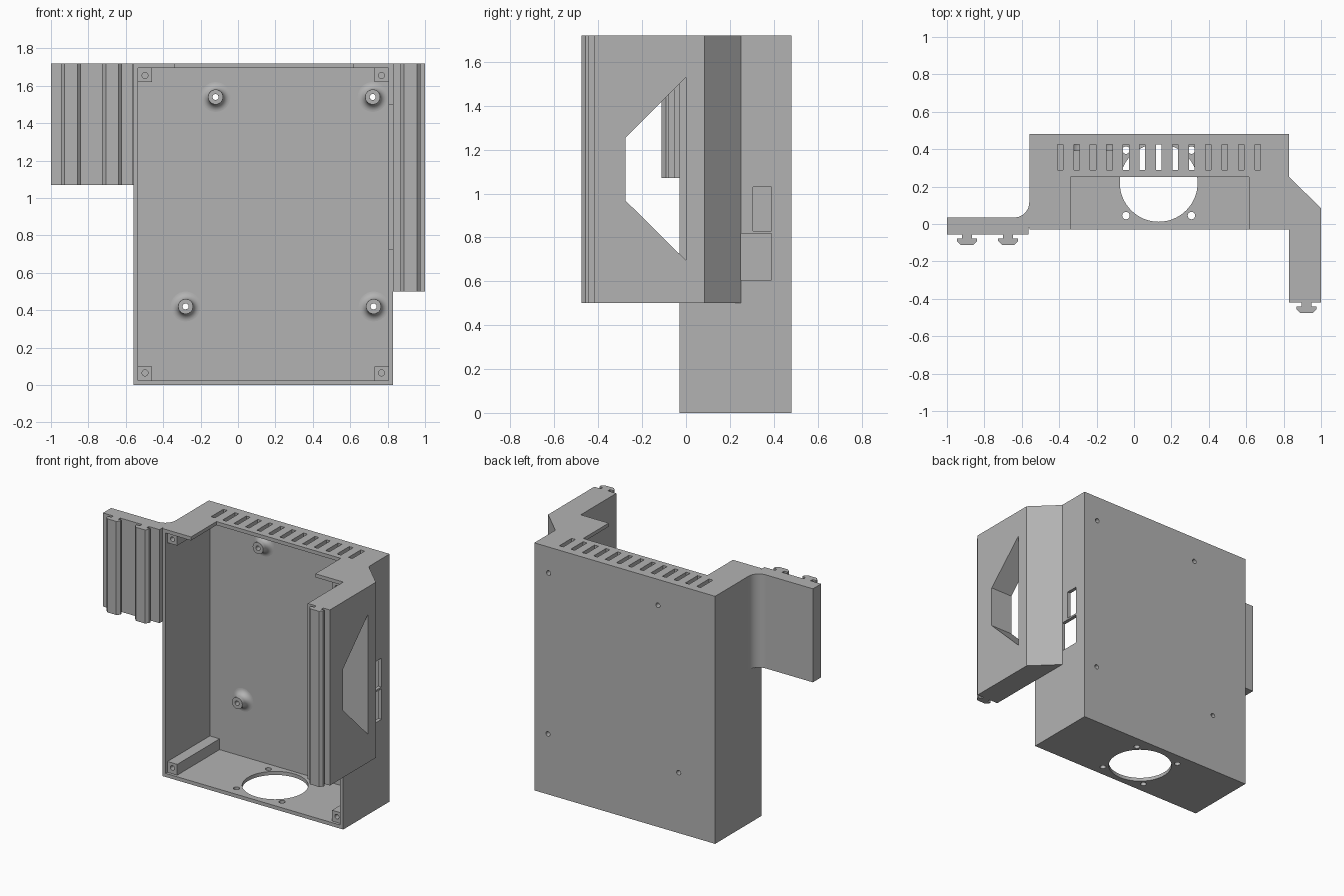
import bpy, bmesh, math
from mathutils import Matrix

cube = bpy.data.objects.get("Cube")
if cube:
    bpy.data.objects.remove(cube, do_unlink=True)

grey = bpy.data.materials.new("plain grey")
grey.use_nodes = True
COLOUR = (0.45, 0.45, 0.45, 1)
grey.diffuse_color = COLOUR
grey.node_tree.nodes["Principled BSDF"].inputs["Base Color"].default_value = COLOUR

TOP = 1.72
WALL = 0.025
L, R, F, B = -0.56, 0.83, -0.03, 0.48


def finish(name, bm):
    bmesh.ops.recalc_face_normals(bm, faces=bm.faces[:])
    mesh = bpy.data.meshes.new(name)
    bm.to_mesh(mesh)
    bm.free()
    mesh.materials.append(grey)
    obj = bpy.data.objects.new(name, mesh)
    bpy.context.collection.objects.link(obj)
    return obj


def prism(name, points, a, b, axis="z"):
    """Extrude an outline: (x, y) along z, or (y, z) along x."""
    bm = bmesh.new()
    if axis == "z":
        verts = [bm.verts.new((p, q, a)) for p, q in points]
        step = (0, 0, b - a)
    else:
        verts = [bm.verts.new((a, p, q)) for p, q in points]
        step = (b - a, 0, 0)
    face = bm.faces.new(verts)
    out = bmesh.ops.extrude_face_region(bm, geom=[face])["geom"]
    bmesh.ops.translate(bm, vec=step,
                        verts=[v for v in out if isinstance(v, bmesh.types.BMVert)])
    return finish(name, bm)


def box(name, x0, x1, y0, y1, z0, z1):
    return prism(name, [(x0, y0), (x1, y0), (x1, y1), (x0, y1)], z0, z1)


def rod(name, centre, radius, depth, axis="z", sides=24):
    bm = bmesh.new()
    bmesh.ops.create_cone(bm, cap_ends=True, segments=sides, radius1=radius,
                          radius2=radius, depth=depth)
    turn = Matrix.Rotation(math.pi / 2, 4, "X") if axis == "y" else Matrix()
    bm.transform(Matrix.Translation(centre) @ turn)
    return finish(name, bm)


def combine(target, others, operation="DIFFERENCE"):
    """Apply a boolean with each other object, then drop it."""
    bpy.context.view_layer.objects.active = target
    for other in others:
        other.hide_render = True
        mod = target.modifiers.new("cut", "BOOLEAN")
        mod.operation, mod.solver, mod.object = operation, "EXACT", other
        bpy.ops.object.modifier_apply(modifier=mod.name)
        bpy.data.objects.remove(other, do_unlink=True)


# Enclosure: open-fronted tray
case = box("enclosure", L, R, F, B, 0, TOP)
combine(case, [box("cavity", L + WALL, R - WALL, F - 0.1, B - WALL, WALL, TOP - WALL)])

# Left flange with a rounded inner corner
corner = [(-0.64 + 0.08 * math.sin(t), 0.115 - 0.08 * math.cos(t))
          for t in [math.pi / 2 * i / 10 for i in range(10, -1, -1)]]
flange = prism("flange", [(-1, -0.055), (-0.565, -0.055), (-0.565, -0.02), (-0.55, -0.02),
                          (-0.55, 0.115)] + corner + [(-1, 0.035)], 1.07, TOP)

# Right arm with a sloped back
arm = prism("arm", [(R, -0.42), (1, -0.42), (1, 0.085), (R, 0.25), (R - 0.012, 0.25),
                    (R - 0.012, -0.015), (R, -0.015)], 0.5, TOP)
combine(case, [flange, arm], "UNION")

# Arm window
cuts = [prism("window", [(0, 0.695), (0, 1.53), (-0.275, 1.255), (-0.275, 0.967)],
              0.7, 1.1, "x")]

# Side ports
cuts.append(box("upper_port", 0.75, 0.9, 0.305, 0.39, 0.83, 1.03))
cuts.append(box("lower_port", 0.75, 0.9, 0.25, 0.39, 0.605, 0.818))

# Top notch and vent slots
cuts.append(box("notch", -0.34, 0.615, F - 0.1, 0.25, 1.6, 1.8))
for i in range(13):
    x = -0.395 + i * 0.088
    cuts.append(box("slot", x - 0.015, x + 0.015, 0.29, 0.425, 1.6, 1.8))

# Fan opening and its screw holes in the floor
cuts.append(rod("fan_hole", (0.132, 0.22, 0), 0.208, 0.2, sides=64))
for dx in (-1, 1):
    for dy in (-1, 1):
        cuts.append(rod("fan_screw", (0.132 + dx * 0.175, 0.22 + dy * 0.175, 0), 0.02, 0.2))

# Board screw holes through the back
mounts = [(-0.12, 1.54), (0.72, 1.54), (-0.28, 0.42), (0.725, 0.42)]
for x, z in mounts:
    cuts.append(rod("bore", (x, B, z), 0.016, 0.2, "y"))
combine(case, cuts)
parts = [case]


# Standoffs: flared tubes turned around the screw axis
def standoff(name, x, z):
    floor = B - WALL
    flare = [(0.08 - 0.04 * math.sin(t), 0.04 - 0.04 * math.cos(t))
             for t in [math.pi / 2 * i / 8 for i in range(9)]]
    outline = [(0.016, -0.005), (0.08, -0.005)] + flare + [(0.04, 0.065), (0.016, 0.065)]
    bm = bmesh.new()
    verts = [bm.verts.new((x + r, floor - h, z)) for r, h in outline]
    edges = [bm.edges.new((verts[i], verts[i - 1])) for i in range(len(verts))]
    bmesh.ops.spin(bm, geom=verts + edges, cent=(x, 0, z), axis=(0, 1, 0),
                   angle=2 * math.pi, steps=32)
    bmesh.ops.remove_doubles(bm, verts=bm.verts[:], dist=0.0005)
    return finish(name, bm)


for i, (x, z) in enumerate(mounts):
    parts.append(standoff(f"standoff_{i + 1}", x, z))

# Corner posts with screw holes
for side, x in (("left", R - WALL), ("right", L + WALL)):
    for level, z in (("lower", WALL), ("upper", TOP - WALL)):
        sx, sz = (-1 if side == "left" else 1), (1 if level == "lower" else -1)
        xs = sorted((x - sx * 0.005, x + sx * 0.075))
        zs = sorted((z - sz * 0.005, z + sz * 0.075))
        post = box(f"{level}_{side}_post", *xs, F + 0.02, B - 0.02, *zs)
        combine(post, [rod("post_hole", (x + sx * 0.038, F, z + sz * 0.04), 0.016, 0.4, "y")])
        parts.append(post)


# Mushroom-shaped slide rails
def rail(name, x, y, z0):
    half = [(0.027, 0.005), (0.027, -0.022), (0.053, -0.022), (0.053, -0.037), (0.034, -0.056)]
    outline = half + [(-w, d) for w, d in reversed(half)]
    return prism(name, [(x + w, y + d) for w, d in outline], z0, TOP)


parts.append(rail("outer_flange_rail", -0.893, -0.055, 1.07))
parts.append(rail("inner_flange_rail", -0.673, -0.055, 1.07))
parts.append(rail("arm_rail", 0.922, -0.42, 0.5))

# Smooth shading with sharp edges kept
bpy.ops.object.select_all(action="DESELECT")
for part in parts:
    part.select_set(True)
bpy.context.view_layer.objects.active = case
bpy.ops.object.shade_smooth_by_angle(angle=math.radians(30))
